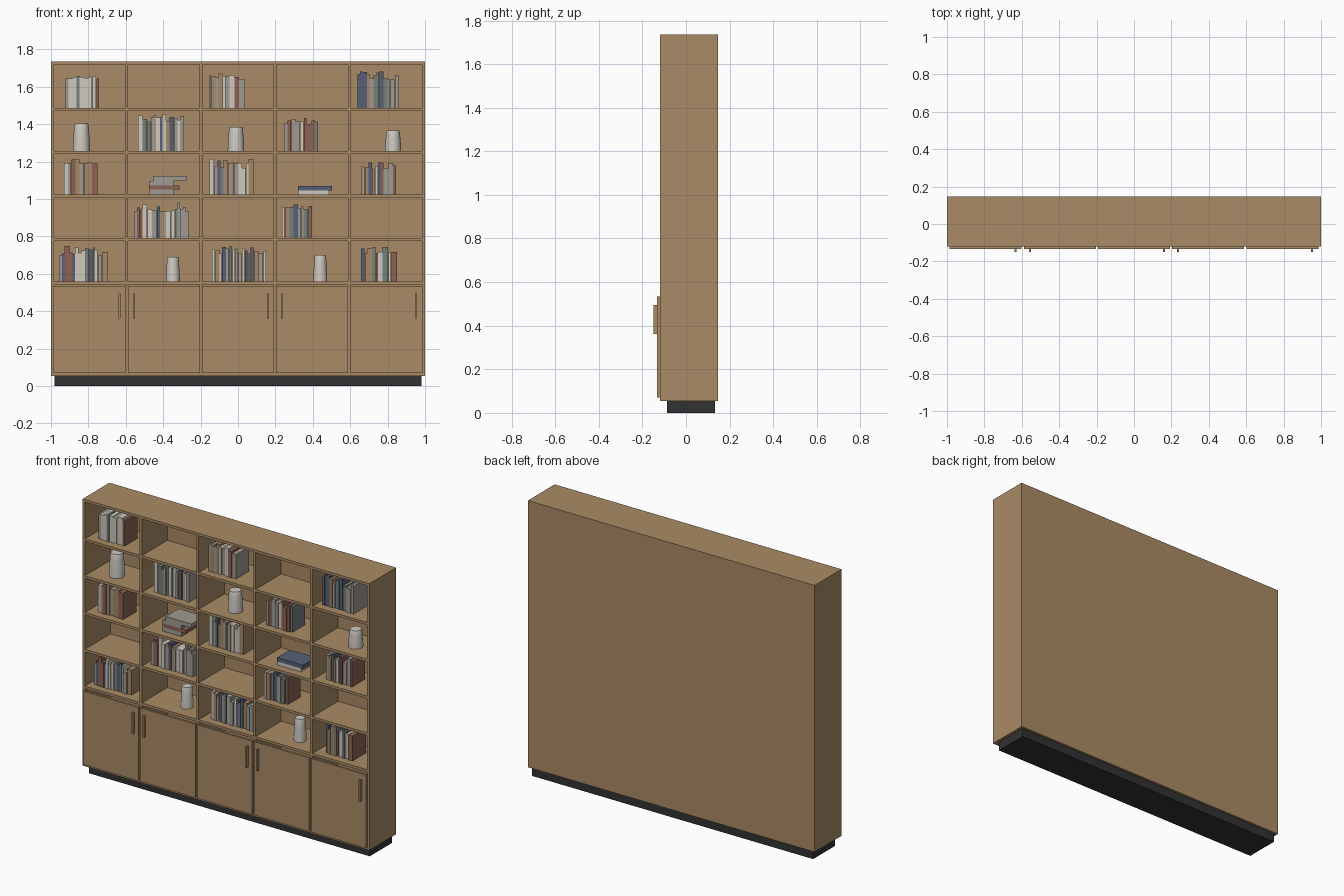
import bpy, bmesh, random

if "Cube" in bpy.data.objects:
    bpy.data.objects.remove(bpy.data.objects["Cube"])
random.seed(7)


def srgb(r, g, b):
    f = lambda c: (c / 255 / 12.92) if c < 11 else ((c / 255 + 0.055) / 1.055) ** 2.4
    return (f(r), f(g), f(b), 1)


def material(name, rgb):
    m = bpy.data.materials.new(name)
    m.diffuse_color = srgb(*rgb)
    m.use_nodes = True
    m.node_tree.nodes["Principled BSDF"].inputs["Base Color"].default_value = m.diffuse_color
    return m


WOOD = material("oak wood", (170, 139, 102))
BLACK = material("plinth black", (50, 50, 50))
CERAMIC = material("ceramic white", (206, 202, 194))
BOOKS = {n: material(n + " book", c) for n, c in {
    "cream": (208, 202, 190), "grey": (160, 154, 145), "navy": (86, 96, 118),
    "red": (140, 98, 84), "slate": (118, 128, 124), "tan": (165, 136, 104)}.items()}


def box(name, mat, x0, x1, y0, y1, z0, z1):
    bm = bmesh.new()
    bmesh.ops.create_cube(bm, size=1)
    for v in bm.verts:
        v.co = (x1 if v.co.x > 0 else x0, y1 if v.co.y > 0 else y0, z1 if v.co.z > 0 else z0)
    me = bpy.data.meshes.new(name)
    bm.to_mesh(me)
    bm.free()
    me.materials.append(mat)
    ob = bpy.data.objects.new(name, me)
    bpy.context.collection.objects.link(ob)
    return ob


T = 0.016                      # panel thickness
PITCH = (2 - T) / 5            # column spacing
FRONT, BACK = -0.12, 0.147
BASE, TOP = 0.055, 1.736
ROWS = [0.56 + 0.232 * i for i in range(5)]   # shelf top surfaces

# carcass
box("plinth", BLACK, -0.98, 0.98, -0.087, 0.133, 0, BASE)
box("back_panel", WOOD, -1 + T, 1 - T, BACK - 0.012, BACK, BASE + T, TOP - T)
box("top_panel", WOOD, -1, 1, FRONT, BACK, TOP - T, TOP)
box("bottom_panel", WOOD, -1, 1, FRONT, BACK, BASE, BASE + T)
for i in range(6):
    x = -1 + i * PITCH
    yb = BACK if i in (0, 5) else BACK - 0.012
    box("upright", WOOD, x, x + T, FRONT, yb, BASE + T, TOP - T)
for i in range(5):
    x = -1 + i * PITCH + T
    for z in ROWS:
        box("shelf", WOOD, x, x + PITCH - T, FRONT, BACK - 0.012, z - T, z)

# doors and handles
for i, hx in enumerate((-0.634, -0.557, 0.160, 0.235, 0.952)):
    x = -1 + i * PITCH + T
    box("door", WOOD, x - 0.002, x + PITCH - T + 0.002, -0.133, FRONT, 0.07, 0.533)
    box("handle", WOOD, hx - 0.005, hx + 0.005, -0.15, -0.133, 0.362, 0.495)

# rows of upright books: shelf, x start, x end, lowest, highest, colour of the last book
for row, x, end, lo, hi, last in (
        (4, -0.922, -0.741, 0.155, 0.18, "red"),
        (4, -0.155, 0.035, 0.15, 0.195, "grey"),
        (4, 0.640, 0.858, 0.15, 0.195, "grey"),
        (3, -0.535, -0.289, 0.155, 0.195, "grey"),
        (3, 0.246, 0.428, 0.14, 0.18, "slate"),
        (2, -0.930, -0.749, 0.165, 0.19, "red"),
        (2, -0.152, 0.085, 0.14, 0.195, "tan"),
        (2, 0.660, 0.845, 0.135, 0.175, "red"),
        (1, -0.556, -0.262, 0.14, 0.19, "grey"),
        (1, 0.235, 0.396, 0.15, 0.18, "red"),
        (0, -0.957, -0.695, 0.135, 0.19, "tan"),
        (0, -0.139, 0.150, 0.145, 0.19, "cream"),
        (0, 0.658, 0.850, 0.145, 0.19, "red")):
    while end - x > 0.008:
        w = random.uniform(0.012, 0.026)
        is_last = end - x - w < 0.012
        w = end - x if is_last else w
        colour = last if is_last else random.choice(
            ["cream", "cream", "grey", "grey", "navy", "red", "slate", "tan"])
        z = ROWS[row]
        box("book", BOOKS[colour], x, x + w - 0.001, -0.07 + random.uniform(-0.006, 0.006),
            0.06, z, z + random.uniform(lo, hi))
        x += w

# books lying flat
for x0, x1, z0, z1, colour in (
        (-0.476, -0.345, 1.024, 1.050, "grey"), (-0.476, -0.312, 1.050, 1.073, "red"),
        (-0.476, -0.345, 1.073, 1.096, "grey"), (-0.455, -0.275, 1.096, 1.122, "grey"),
        (0.321, 0.487, 1.024, 1.046, "cream"), (0.321, 0.503, 1.046, 1.070, "navy")):
    box("flat_book", BOOKS[colour], x0, x1, -0.07, 0.06, z0, z1)


# tapered vases, turned from a profile
def vase(x, z, r, h):
    bm = bmesh.new()
    prof = [(0, 0), (1, 0), (0.98, 0.3), (0.88, 0.75), (0.82, 0.95), (0.76, 1), (0, 1)]
    vs = [bm.verts.new((a * r, 0, b * h)) for a, b in prof]
    es = [bm.edges.new(p) for p in zip(vs, vs[1:])]
    bmesh.ops.spin(bm, geom=vs + es, cent=(0, 0, 0), axis=(0, 0, 1), angle=6.2831853, steps=24)
    bmesh.ops.remove_doubles(bm, verts=bm.verts, dist=1e-5)
    bmesh.ops.recalc_face_normals(bm, faces=bm.faces)
    me = bpy.data.meshes.new("vase")
    bm.to_mesh(me)
    bm.free()
    me.materials.append(CERAMIC)
    ob = bpy.data.objects.new("vase", me)
    ob.location = (x, -0.01, z)
    bpy.context.collection.objects.link(ob)
    bpy.ops.object.select_all(action='DESELECT')
    bpy.context.view_layer.objects.active = ob
    ob.select_set(True)
    bpy.ops.object.shade_smooth_by_angle(angle=0.6)


vase(-0.837, ROWS[3], 0.046, 0.147)
vase(-0.011, ROWS[3], 0.044, 0.130)
vase(0.829, ROWS[3], 0.043, 0.110)
vase(-0.348, ROWS[0], 0.037, 0.131)
vase(0.440, ROWS[0], 0.037, 0.142)
